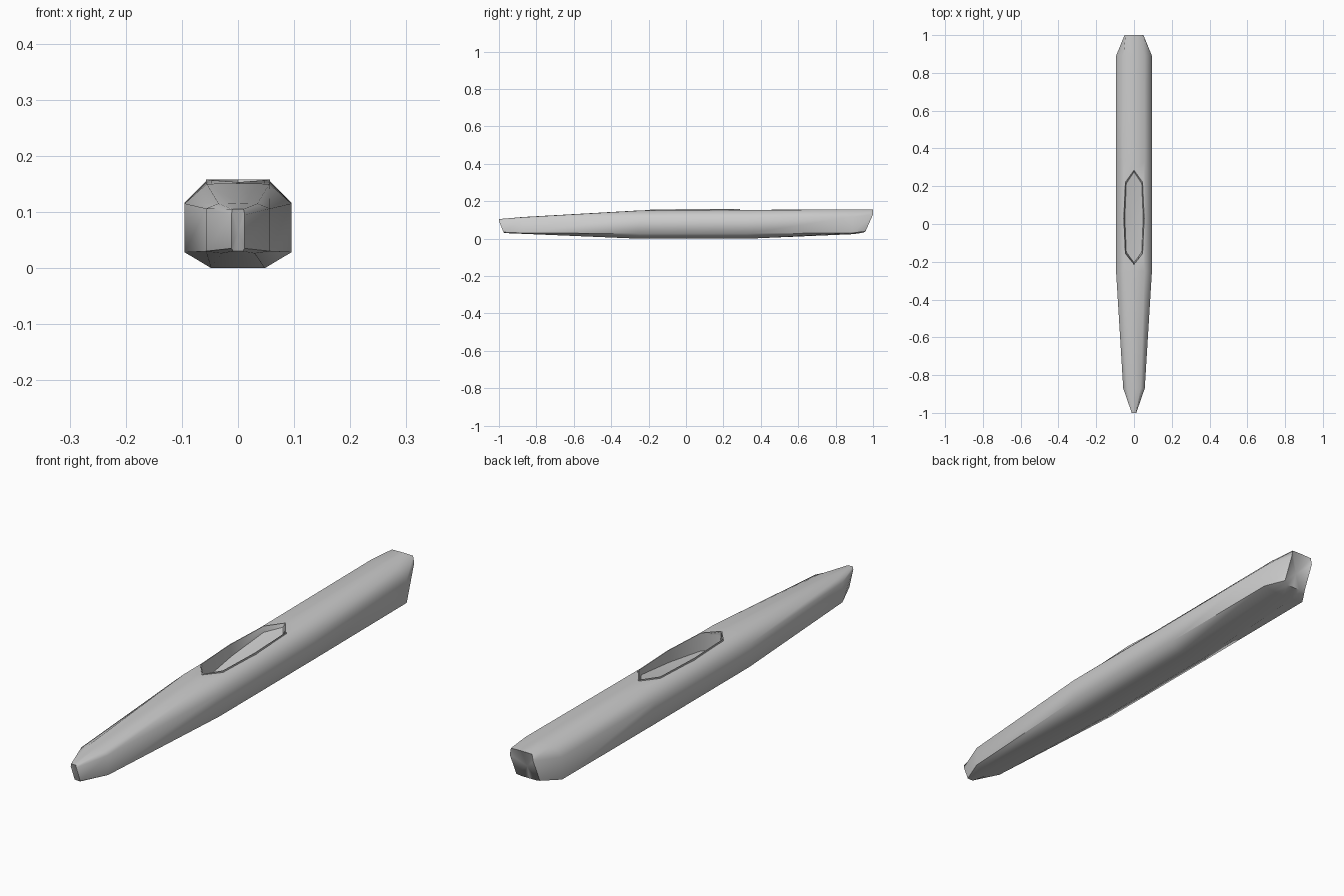
import bpy, bmesh, math

if "Cube" in bpy.data.objects:
    bpy.data.objects.remove(bpy.data.objects["Cube"])


def finish(bm, name, angle=None):
    bmesh.ops.remove_doubles(bm, verts=bm.verts, dist=1e-5)
    bmesh.ops.recalc_face_normals(bm, faces=bm.faces)
    mesh = bpy.data.meshes.new(name)
    bm.to_mesh(mesh)
    bm.free()
    ob = bpy.data.objects.new(name, mesh)
    bpy.context.collection.objects.link(ob)
    if angle:
        bpy.ops.object.select_all(action='DESELECT')
        ob.select_set(True)
        bpy.context.view_layer.objects.active = ob
        bpy.ops.object.shade_smooth_by_angle(angle=math.radians(angle))
    return ob


def loft(bm, rings):
    rows = [[bm.verts.new(p) for p in r] for r in rings]
    n = len(rows[0])
    for a, b in zip(rows, rows[1:]):
        for i in range(n):
            j = (i + 1) % n
            bm.faces.new((a[i], a[j], b[j], b[i]))
    return rows


def fan(bm, row, tip):
    t = bm.verts.new(tip)
    for i in range(len(row)):
        bm.faces.new((row[i], row[(i + 1) % len(row)], t))


# Hull section: y at keel, y at deck, bottom half width, side half width,
# deck half width, keel z, chine z, shoulder z, deck z
def section(yk, yd, wb, w, wt, zk, zc, zs, zd):
    half = [(wb, yk, zk), (w, yk * .8 + yd * .2, zc),
            (w, yd, zs), (wt, yd, zd)]
    mid = [(0, yd, zd + (.001 if wt > .02 else 0))]
    left = [(-x, y, z) for x, y, z in reversed(half)]
    return [(0, yk, zk)] + half + mid + left


hull_data = [
    (-.97, -1.0, .008, .012, .010, .030, .035, .095, .105),
    (-.87, -.87, .030, .057, .035, .026, .030, .106, .115),
    (-.25, -.25, .048, .095, .056, 0, .028, .115, .150),
    (.33, .33, .048, .095, .056, 0, .028, .115, .153),
    (.89, .89, .045, .095, .056, .024, .030, .117, .156),
    (.95, 1.0, .030, .050, .045, .032, .040, .130, .156),
]
bm = bmesh.new()
rows = loft(bm, [section(*d) for d in hull_data])
fan(bm, rows[0], (0, -.985, .065))
fan(bm, rows[-1], (0, .965, .085))
hull = finish(bm, "hull")

# Cockpit outline: pointed at both ends
side = [(.048, -.16), (.057, .03), (.048, .225)]
outline = [(0, -.22)] + side + [(0, .29)] + [(-x, y) for x, y in reversed(side)]


def ring(scale, z_of_y, yscale=None):
    ys = yscale or scale
    return [(x * scale, .035 + (y - .035) * ys, z_of_y(y)) for x, y in outline]


def rim_z(y):
    return min(.158, .153 + (y + .22) * .06)


def floor_z(y):
    return .075 + (y + .22) * .12


# Opening cut through the deck
bm = bmesh.new()
rows = loft(bm, [ring(.97, lambda y: floor_z(y) - .015), ring(.97, lambda y: .25)])
bm.faces.new(rows[0])
bm.faces.new(rows[1])
cutter = finish(bm, "cockpit_cutter")
cutter.hide_render = True
mod = hull.modifiers.new("opening", 'BOOLEAN')
mod.object = cutter
mod.operation = 'DIFFERENCE'
mod.solver = 'EXACT'
bpy.context.view_layer.objects.active = hull
hull.select_set(True)
bpy.ops.object.modifier_apply(modifier="opening")
bpy.data.objects.remove(cutter)
bpy.ops.object.shade_smooth_by_angle(angle=math.radians(60))

# Raised rim and seat well, rising toward the back
bm = bmesh.new()
rows = loft(bm, [ring(1.0, lambda y: .143), ring(1.0, rim_z),
                 ring(.95, rim_z, .98),
                 ring(.85, lambda y: floor_z(y) + .01, .94)])
fan(bm, rows[-1], (0, .035, floor_z(.035)))
finish(bm, "cockpit", 50)
